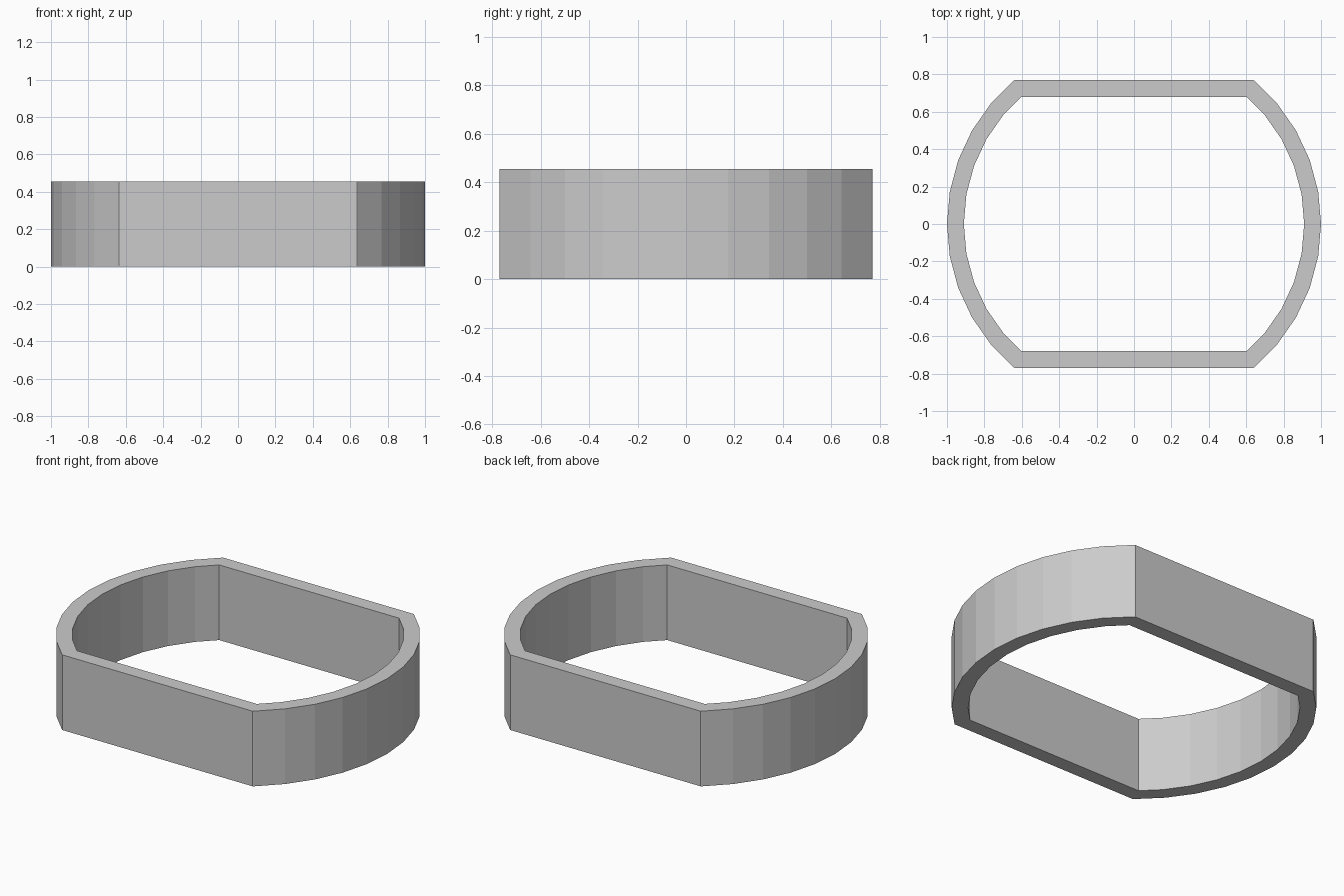
import bpy
import math

if "Cube" in bpy.data.objects:
    bpy.data.objects.remove(bpy.data.objects["Cube"])

HEIGHT = 0.455
SIDES = 36


def flattened_circle(radius, flat_y):
    """Regular polygon with its front and back sliced off at +-flat_y."""
    ring = [(radius * math.cos(2 * math.pi * i / SIDES),
             radius * math.sin(2 * math.pi * i / SIDES)) for i in range(SIDES)]
    points = []
    for (x0, y0), (x1, y1) in zip(ring, ring[1:] + ring[:1]):
        if abs(y0) <= flat_y:
            points.append((x0, y0))
        if (abs(y0) <= flat_y) != (abs(y1) <= flat_y):
            cut = math.copysign(flat_y, y0)
            t = (cut - y0) / (y1 - y0)
            points.append((x0 + t * (x1 - x0), cut))
    return points


# Band: outer outline with the inner outline as a hole, extruded upwards
curve = bpy.data.curves.new("band", 'CURVE')
curve.dimensions = '2D'
curve.fill_mode = 'BOTH'
curve.extrude = HEIGHT / 2
for radius, flat_y in ((1.0, 0.77), (0.91, 0.68)):
    points = flattened_circle(radius, flat_y)
    spline = curve.splines.new('POLY')
    spline.points.add(len(points) - 1)
    for p, (x, y) in zip(spline.points, points):
        p.co = (x, y, 0, 1)
    spline.use_cyclic_u = True
    spline.use_smooth = False

band = bpy.data.objects.new("band", curve)
bpy.context.collection.objects.link(band)
band.location.z = HEIGHT / 2

# Turn into a flat-shaded mesh
bpy.context.view_layer.objects.active = band
band.select_set(True)
bpy.ops.object.convert(target='MESH')
bpy.ops.object.shade_flat()
